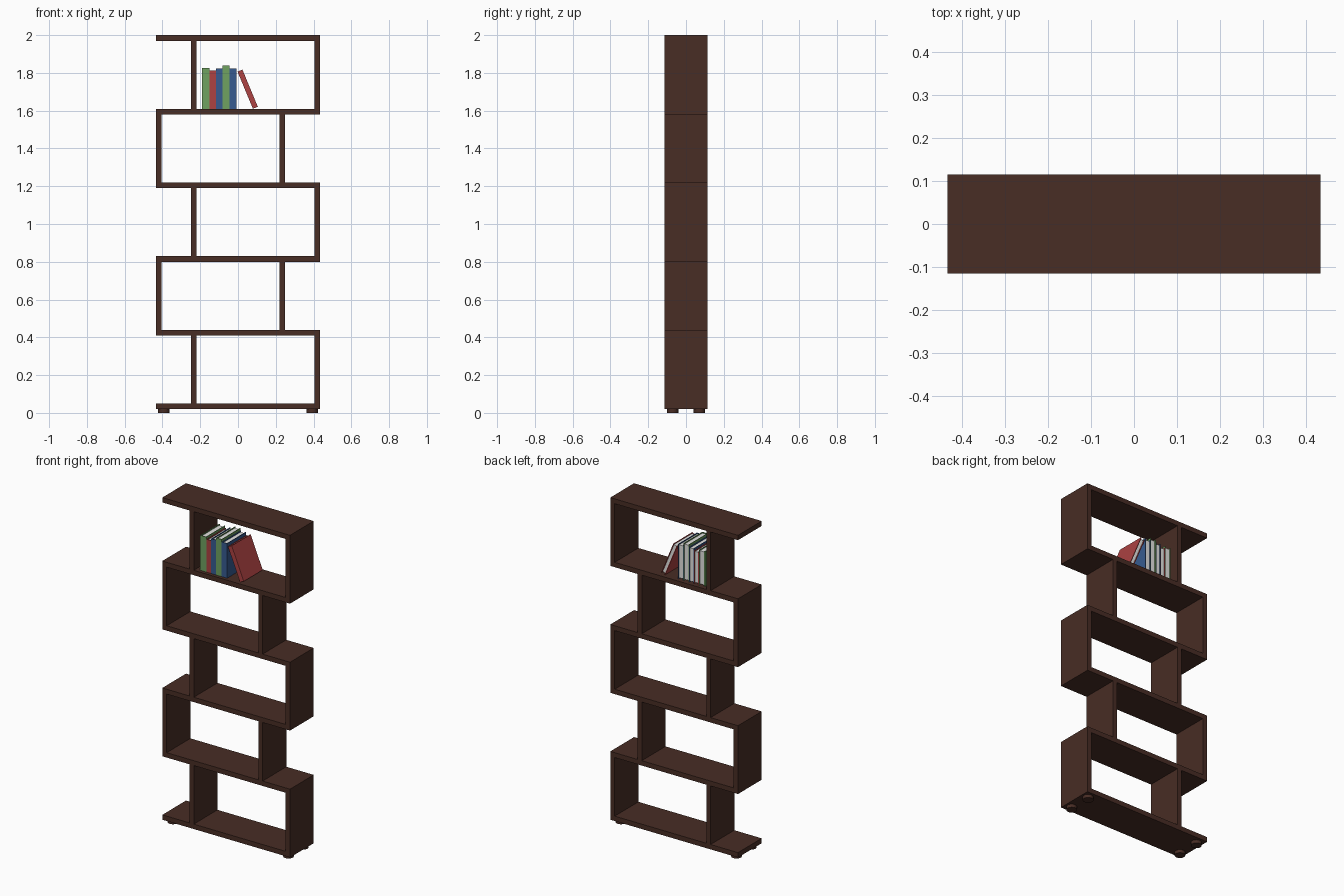
import bpy, bmesh, math
from mathutils import Matrix, Vector

if "Cube" in bpy.data.objects:
    bpy.data.objects.remove(bpy.data.objects["Cube"])


def material(name, rgb):
    m = bpy.data.materials.new(name)
    m.diffuse_color = (*rgb, 1)
    m.use_nodes = True
    m.node_tree.nodes["Principled BSDF"].inputs["Base Color"].default_value = m.diffuse_color
    return m


WOOD = material("dark_brown_wood", (0.065, 0.026, 0.018))
GREEN = material("green_cover", (0.16, 0.36, 0.12))
RED = material("red_cover", (0.42, 0.055, 0.055))
BLUE = material("blue_cover", (0.038, 0.105, 0.28))
PAPER = material("white_paper", (0.78, 0.78, 0.76))


def boxes(name, mat, ranges, matrix=Matrix()):
    """One object made of boxes, each given as (x0, x1, y0, y1, z0, z1)."""
    bm = bmesh.new()
    for x0, x1, y0, y1, z0, z1 in ranges:
        centre = Vector((x0 + x1, y0 + y1, z0 + z1)) / 2
        size = Matrix.Diagonal((x1 - x0, y1 - y0, z1 - z0, 1))
        bmesh.ops.create_cube(bm, size=1, matrix=Matrix.Translation(centre) @ size)
    me = bpy.data.meshes.new(name)
    bm.to_mesh(me)
    bm.free()
    me.materials.append(mat)
    ob = bpy.data.objects.new(name, me)
    ob.matrix_world = matrix
    bpy.context.collection.objects.link(ob)
    return ob


W, D, T = 0.434, 0.115, 0.03      # half width, half depth, board thickness
STEP, BASE, LEVELS = 0.39, 0.02, 5

# Shelves: the lowest and highest run free past the divider on the left
for i in range(LEVELS + 1):
    left = -W if i in (0, LEVELS) else -W + T
    z = BASE + i * STEP
    boxes(f"shelf_{i}", WOOD, [(left, W - T, -D, D, z, z + T)])

# Outer side panels and inset dividers, swapping sides at each level
for i in range(LEVELS):
    s = 1 if i % 2 == 0 else -1
    z = BASE + i * STEP
    a, b = sorted((s * W, s * (W - T)))
    boxes(f"side_panel_{i}", WOOD, [(a, b, -D, D, z, z + STEP + T)])
    a, b = sorted((-s * 0.22, -s * 0.248))
    boxes(f"divider_{i}", WOOD, [(a, b, -D, D, z + T, z + STEP)])

# Round feet
for x in (-0.393, 0.393):
    for y in (-0.071, 0.071):
        bpy.ops.mesh.primitive_cylinder_add(vertices=32, radius=0.03, depth=BASE,
                                            location=(x, y, BASE / 2))
        foot = bpy.context.object
        foot.name = "foot"
        foot.data.materials.append(WOOD)
        bpy.ops.object.shade_smooth_by_angle()


def book(n, mat, x, thick, height, lean=0):
    """Spine at the front, two boards, and a page block set in from the edges."""
    c, y0, y1 = 0.004, -0.094, 0.09
    m = Matrix.Translation((x, 0, BASE + 4 * STEP + T)) @ Matrix.Rotation(-lean, 4, 'Y')
    boxes(f"book_cover_{n}", mat, [(0, c, y0 + c, y1, 0, height),
                                   (thick - c, thick, y0 + c, y1, 0, height),
                                   (0, thick, y0, y0 + c, 0, height)], m)
    boxes(f"book_pages_{n}", PAPER,
          [(c, thick - c, y0 + c, y1 - 0.006, 0.005, height - 0.006)], m)


# Upright row of books, then one leaning against it
x = -0.191
for n, (mat, thick, height) in enumerate([(GREEN, 0.041, 0.215), (RED, 0.033, 0.202),
                                          (BLUE, 0.034, 0.214), (GREEN, 0.038, 0.228),
                                          (BLUE, 0.037, 0.213)]):
    book(n, mat, x, thick, height)
    x += thick
book(5, RED, 0.079, 0.028, 0.213, math.radians(22.5))
